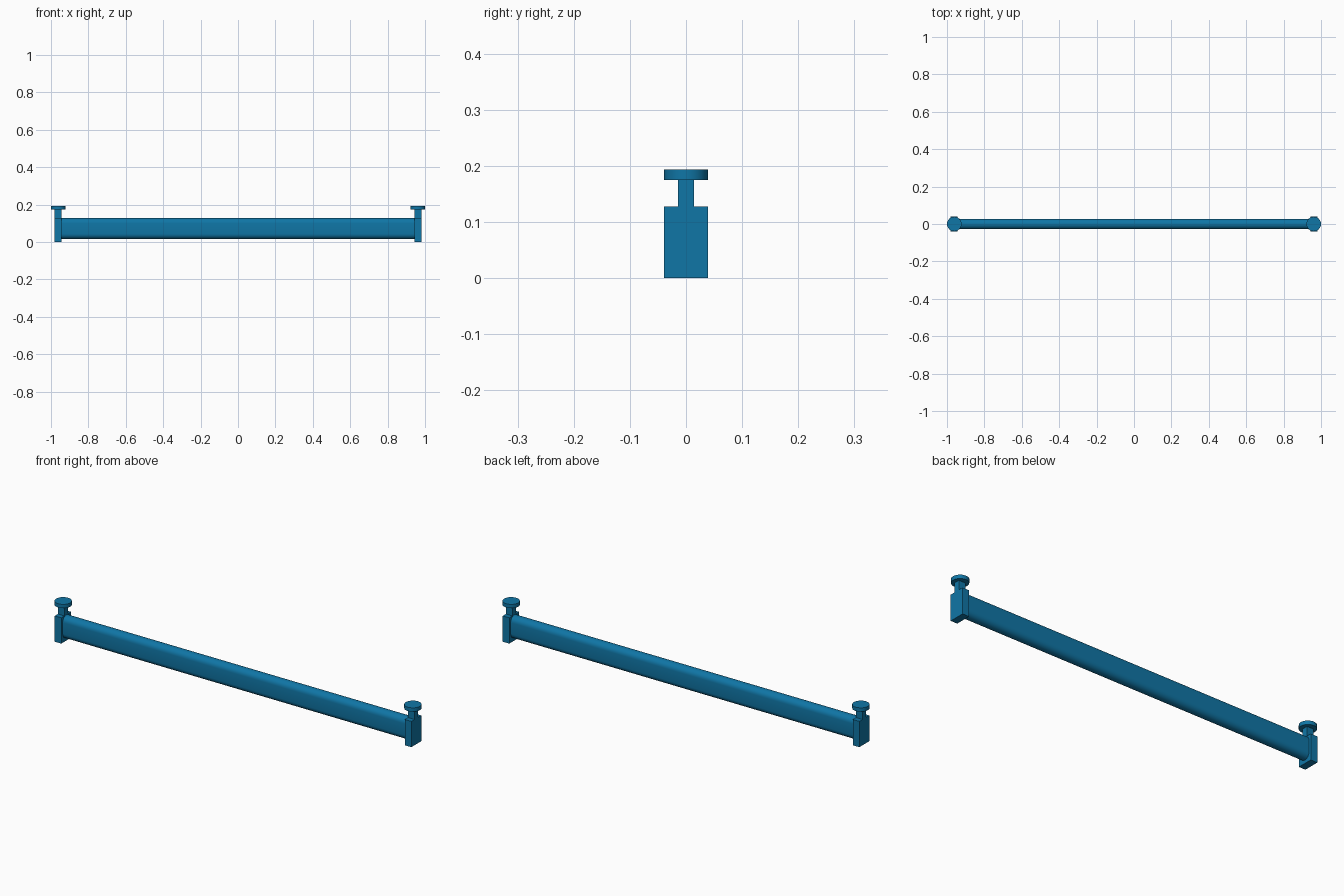
import bpy, bmesh, math

if "Cube" in bpy.data.objects:
    bpy.data.objects.remove(bpy.data.objects["Cube"])

mat = bpy.data.materials.new("blue_paint")
mat.diffuse_color = (0.005, 0.18, 0.38, 1)
mat.use_nodes = True
mat.node_tree.nodes["Principled BSDF"].inputs["Base Color"].default_value = mat.diffuse_color


def finish(obj, name):
    obj.name = name
    obj.data.materials.append(mat)
    return obj


def box(name, center, size):
    bpy.ops.mesh.primitive_cube_add(size=1, location=center)
    obj = bpy.context.object
    obj.scale = size
    bpy.ops.object.transform_apply(location=False, rotation=False, scale=True)
    return finish(obj, name)


def smooth(obj):
    bpy.ops.object.select_all(action='DESELECT')
    obj.select_set(True)
    bpy.context.view_layer.objects.active = obj
    bpy.ops.object.shade_smooth_by_angle(angle=math.radians(35))


# Long beam: rounded slot cross-section swept along x
R, Z_LOW, Z_HIGH, HALF, STEPS = 0.028, 0.016, 0.128, 0.946, 12
profile = []
for start, zc in ((0, Z_HIGH - R), (math.pi, Z_LOW + R)):
    for i in range(STEPS + 1):
        a = start + math.pi * i / STEPS
        profile.append((R * math.cos(a), zc + R * math.sin(a)))
bm = bmesh.new()
face = bm.faces.new([bm.verts.new((-HALF, y, z)) for y, z in profile])
ext = bmesh.ops.extrude_face_region(bm, geom=[face], use_keep_orig=True)
for v in ext["geom"]:
    if isinstance(v, bmesh.types.BMVert):
        v.co.x = HALF
bmesh.ops.recalc_face_normals(bm, faces=bm.faces)
mesh = bpy.data.meshes.new("beam")
bm.to_mesh(mesh)
bm.free()
beam = bpy.data.objects.new("beam", mesh)
bpy.context.collection.objects.link(beam)
smooth(finish(beam, "beam"))

# End plate, hanging pin and round pin head at both ends
for side, s in (("left", -1), ("right", 1)):
    x = s * 0.962
    box(side + "_end_plate", (x, 0, 0.064), (0.036, 0.078, 0.128))
    box(side + "_pin", (x, 0, 0.152), (0.036, 0.028, 0.048))
    bpy.ops.mesh.primitive_cylinder_add(vertices=24, radius=0.039, depth=0.019,
                                        location=(s * 0.961, 0, 0.184))
    smooth(finish(bpy.context.object, side + "_pin_head"))
